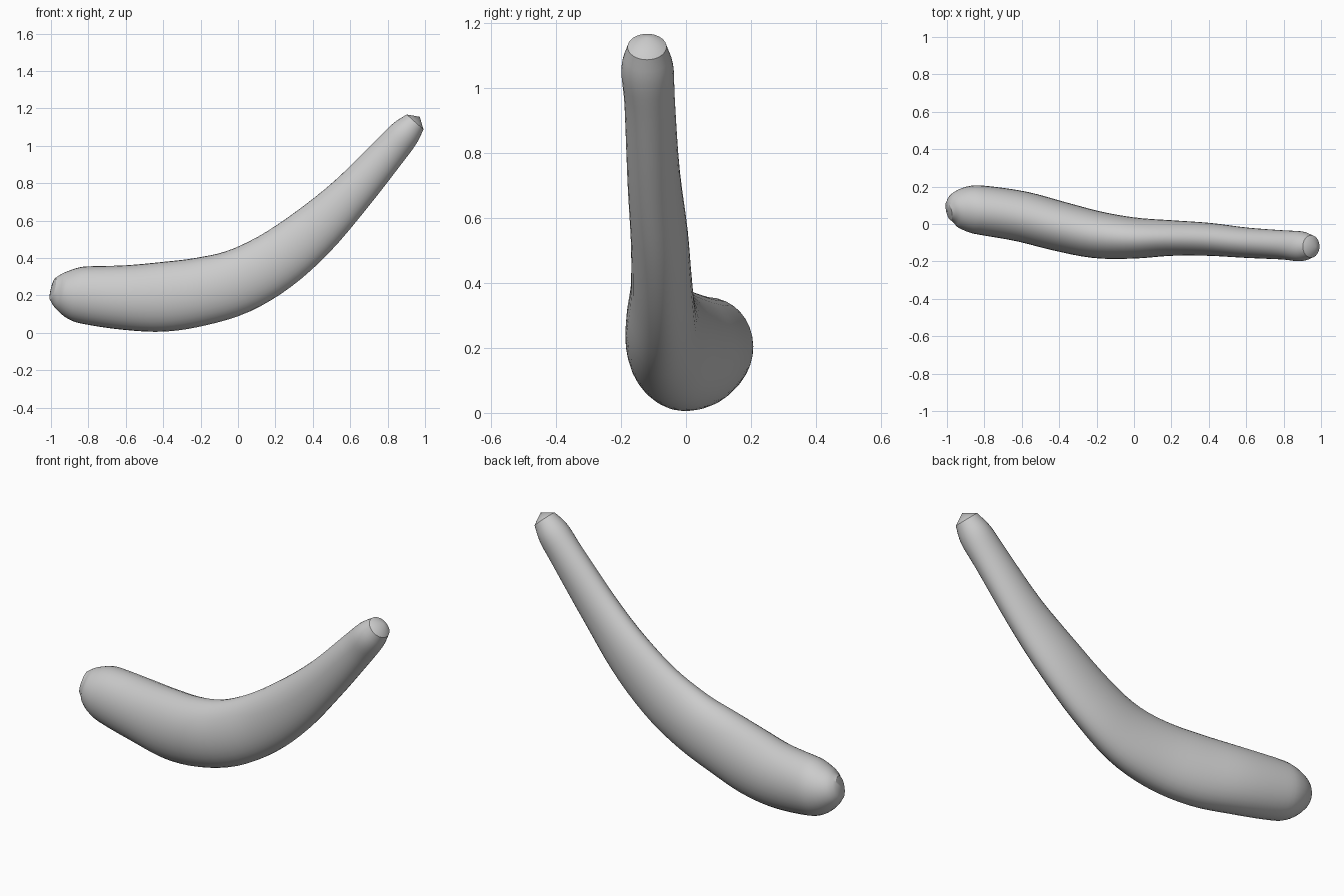
import bpy, bmesh, math
from mathutils import Vector

cube = bpy.data.objects.get("Cube")
if cube:
    bpy.data.objects.remove(cube, do_unlink=True)

SIDES = 32
STEPS = 4

# Stations along the body: x, y, z of the centre, half width, half height
STATIONS = [
    (-0.99, 0.07, 0.235, 0.05, 0.06),
    (-0.95, 0.078, 0.225, 0.095, 0.1),
    (-0.88, 0.08, 0.21, 0.124, 0.14),
    (-0.8, 0.072, 0.2, 0.132, 0.156),
    (-0.6, 0.04, 0.188, 0.135, 0.173),
    (-0.4, -0.012, 0.192, 0.133, 0.186),
    (-0.2, -0.057, 0.22, 0.126, 0.182),
    (0.0, -0.075, 0.275, 0.11, 0.173),
    (0.2, -0.075, 0.383, 0.095, 0.16),
    (0.4, -0.082, 0.54, 0.088, 0.141),
    (0.6, -0.1, 0.735, 0.081, 0.114),
    (0.8, -0.112, 0.96, 0.078, 0.094),
    (0.89, -0.119, 1.063, 0.08, 0.083),
    (0.947, -0.12, 1.127, 0.06, 0.06),
]


def smooth_stations(points):
    """Catmull-Rom interpolation of centre and radii together."""
    pts = [Vector(p) for p in points]
    pts = [2 * pts[0] - pts[1]] + pts + [2 * pts[-1] - pts[-2]]
    result = []
    for a, b, c, d in zip(pts, pts[1:], pts[2:], pts[3:]):
        for k in range(STEPS):
            t = k / STEPS
            result.append(0.5 * (2 * b + (c - a) * t
                                 + (2 * a - 5 * b + 4 * c - d) * t ** 2
                                 + (3 * b - a - 3 * c + d) * t ** 3))
    return result + [pts[-2]]


def loft(bm, stations):
    """Elliptical rings square to the path, bridged and closed by low cones."""
    centres = [Vector(s[:3]) for s in stations]
    rings = []
    for i, s in enumerate(stations):
        ahead = centres[min(i + 1, len(centres) - 1)]
        tangent = (ahead - centres[max(i - 1, 0)]).normalized()
        side = Vector((0, 0, 1)).cross(tangent).normalized()
        up = tangent.cross(side)
        ring = []
        for k in range(SIDES):
            a = math.tau * k / SIDES
            ring.append(bm.verts.new(centres[i] + side * s[3] * math.cos(a)
                                     + up * s[4] * math.sin(a)))
        rings.append(ring)
    for r, q in zip(rings, rings[1:]):
        for k in range(SIDES):
            n = (k + 1) % SIDES
            bm.faces.new((r[k], r[n], q[n], q[k]))
    # End caps
    for ring, inner, rise in ((rings[0], centres[1], 0.01),
                              (rings[-1], centres[-2], 0.037)):
        centre = sum((v.co for v in ring), Vector()) / SIDES
        apex = bm.verts.new(centre + (centre - inner).normalized() * rise)
        for k in range(SIDES):
            bm.faces.new((ring[k], ring[(k + 1) % SIDES], apex))
    bmesh.ops.recalc_face_normals(bm, faces=bm.faces)


# Curved tapering body
bm = bmesh.new()
loft(bm, smooth_stations(STATIONS))
mesh = bpy.data.meshes.new("curved_body")
bm.to_mesh(mesh)
bm.free()
body = bpy.data.objects.new("curved_body", mesh)
bpy.context.collection.objects.link(body)

# Plain grey surface
grey = bpy.data.materials.new("light_grey")
grey.use_nodes = True
colour = (0.6, 0.6, 0.6, 1)
grey.diffuse_color = colour
grey.node_tree.nodes["Principled BSDF"].inputs["Base Color"].default_value = colour
mesh.materials.append(grey)

bpy.ops.object.select_all(action='DESELECT')
body.select_set(True)
bpy.context.view_layer.objects.active = body
bpy.ops.object.shade_smooth_by_angle(angle=math.radians(30))
